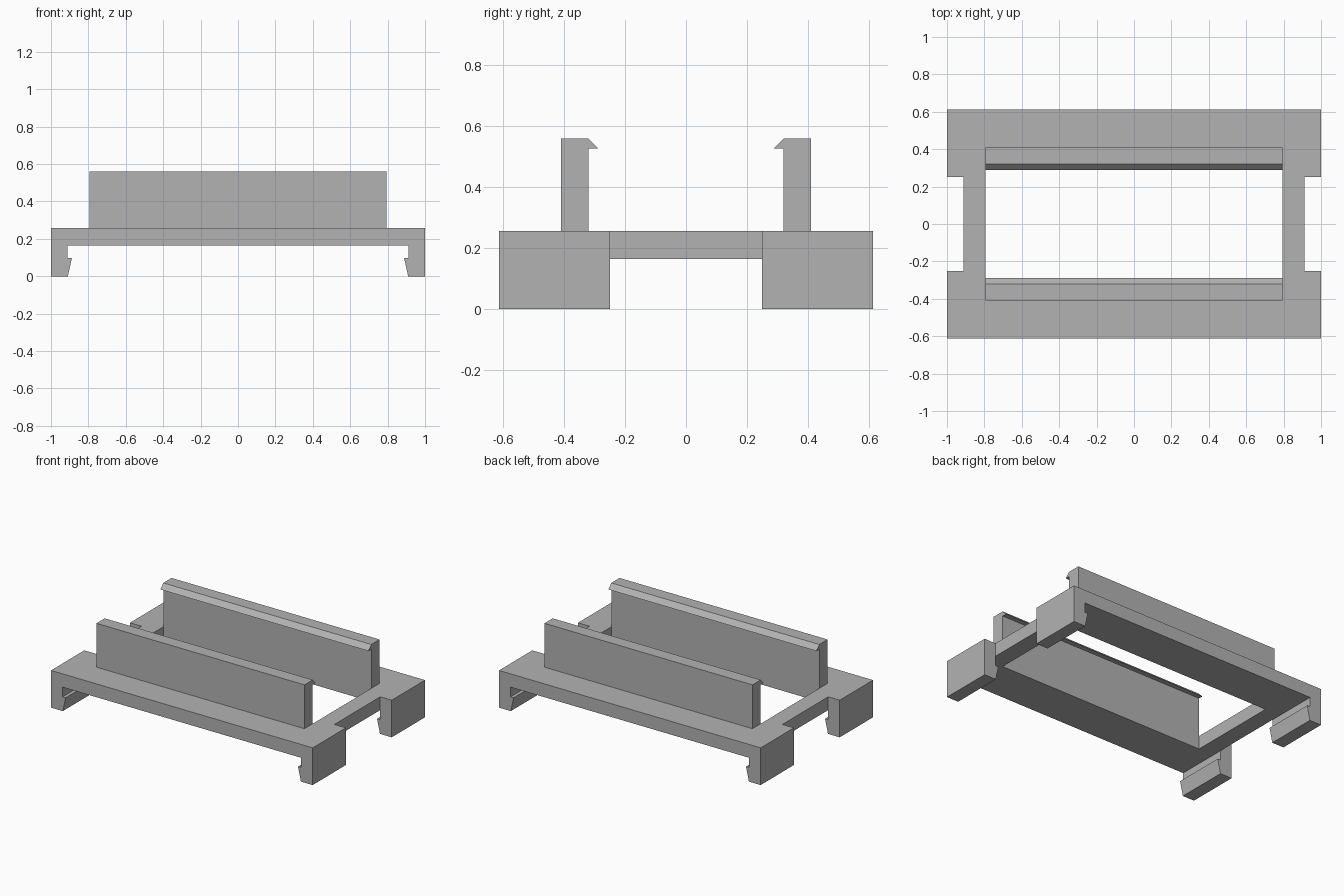
import bpy
import bmesh
from mathutils import Vector

cube = bpy.data.objects.get("Cube")
if cube:
    bpy.data.objects.remove(cube, do_unlink=True)

# Main dimensions
HALF_X, HALF_Y = 1.0, 0.613
DECK_LOW, DECK_TOP = 0.165, 0.257
OPEN_X, OPEN_Y = 0.795, 0.32
NOTCH_X, NOTCH_Y = 0.912, 0.25
WALL_OUT, WALL_TOP = 0.41, 0.56

grey = bpy.data.materials.new("plain_grey")
grey.use_nodes = True
colour = (0.45, 0.45, 0.45, 1)
grey.diffuse_color = colour
grey.node_tree.nodes["Principled BSDF"].inputs["Base Color"].default_value = colour


def finish(name, bm):
    bmesh.ops.recalc_face_normals(bm, faces=bm.faces)
    mesh = bpy.data.meshes.new(name)
    bm.to_mesh(mesh)
    bm.free()
    mesh.materials.append(grey)
    obj = bpy.data.objects.new(name, mesh)
    bpy.context.collection.objects.link(obj)
    return obj


def extrude_faces(bm, offset):
    new = bmesh.ops.extrude_face_region(bm, geom=bm.faces[:])["geom"]
    verts = [g for g in new if isinstance(g, bmesh.types.BMVert)]
    bmesh.ops.translate(bm, verts=verts, vec=offset)


def prism(name, points, offset):
    bm = bmesh.new()
    bm.faces.new([bm.verts.new(p) for p in points])
    extrude_faces(bm, Vector(offset))
    return finish(name, bm)


# Deck: grid cells kept everywhere except the opening and the end notches
def in_deck(x, y):
    in_opening = abs(x) < OPEN_X and abs(y) < OPEN_Y
    in_notch = abs(x) > NOTCH_X and abs(y) < NOTCH_Y
    return not (in_opening or in_notch)


xs = [-HALF_X, -NOTCH_X, -OPEN_X, OPEN_X, NOTCH_X, HALF_X]
ys = [-HALF_Y, -OPEN_Y, -NOTCH_Y, NOTCH_Y, OPEN_Y, HALF_Y]
bm = bmesh.new()
for x0, x1 in zip(xs, xs[1:]):
    for y0, y1 in zip(ys, ys[1:]):
        if in_deck((x0 + x1) / 2, (y0 + y1) / 2):
            corners = [(x0, y0), (x1, y0), (x1, y1), (x0, y1)]
            bm.faces.new([bm.verts.new((x, y, DECK_LOW)) for x, y in corners])
bmesh.ops.remove_doubles(bm, verts=bm.verts, dist=0.0001)
extrude_faces(bm, Vector((0, 0, DECK_TOP - DECK_LOW)))
finish("deck_frame", bm)

# Upright walls with an inward snap lip along the top edge
wall_profile = [(WALL_OUT, DECK_TOP), (WALL_OUT, WALL_TOP), (OPEN_Y, WALL_TOP),
                (0.288, 0.527), (OPEN_Y, 0.527), (OPEN_Y, DECK_TOP)]
for side, sy in (("front", -1), ("back", 1)):
    prism(side + "_wall", [(-OPEN_X, sy * y, z) for y, z in wall_profile],
          (2 * OPEN_X, 0, 0))

# Corner legs with an inward hooked foot
leg_profile = [(HALF_X, 0), (HALF_X, DECK_LOW), (NOTCH_X, DECK_LOW),
               (NOTCH_X, 0.098), (0.888, 0.098), (0.91, 0)]
for side, sx in (("right", -1), ("left", 1)):
    for end, sy in (("front", -1), ("back", 1)):
        prism(f"{end}_{side}_leg",
              [(sx * x, sy * NOTCH_Y, z) for x, z in leg_profile],
              (0, sy * (HALF_Y - NOTCH_Y), 0))
